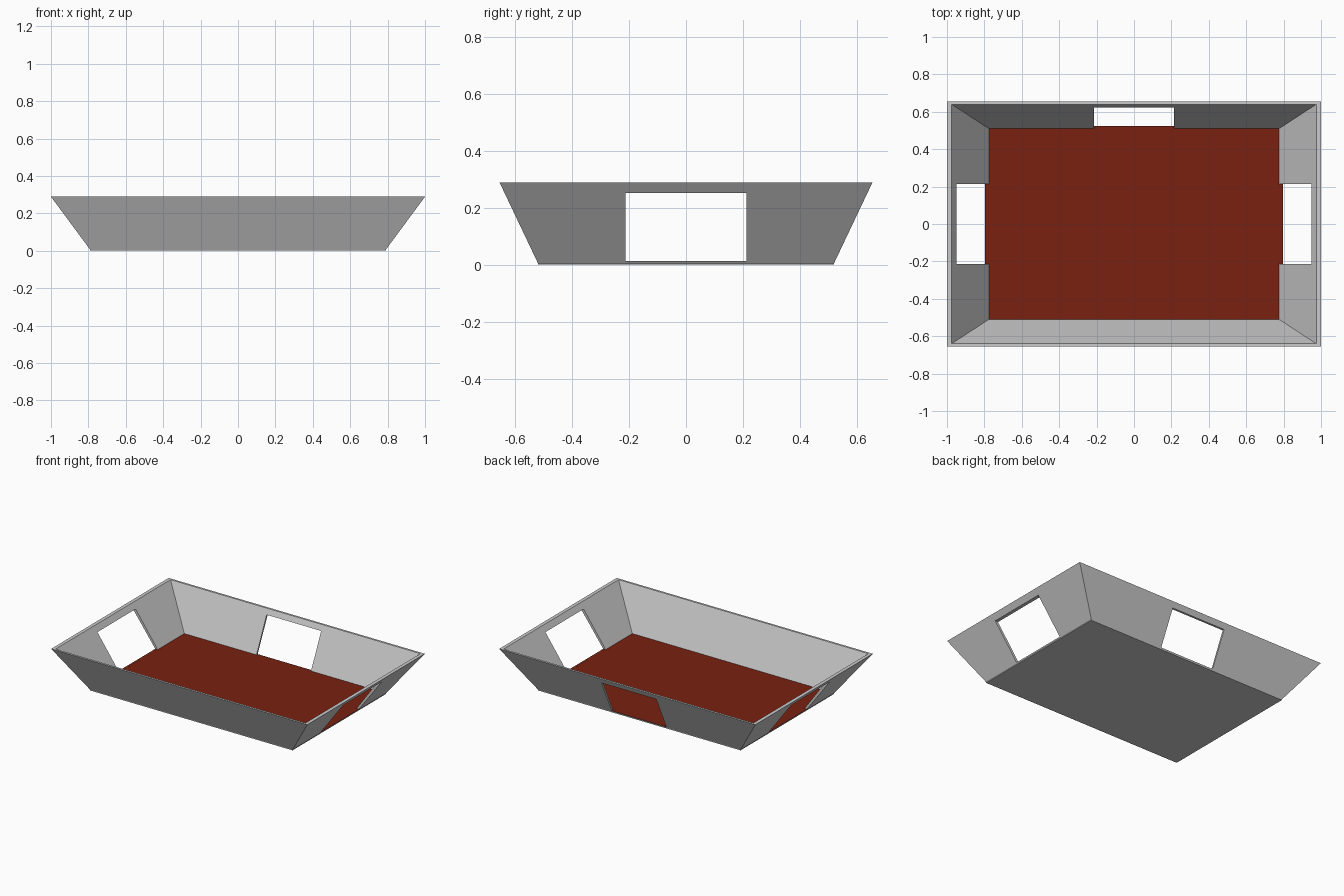
import bpy, bmesh

if "Cube" in bpy.data.objects:
    bpy.data.objects.remove(bpy.data.objects["Cube"])

def material(name, rgb):
    m = bpy.data.materials.new(name)
    m.diffuse_color = (*rgb, 1)
    m.use_nodes = True
    m.node_tree.nodes["Principled BSDF"].inputs["Base Color"].default_value = m.diffuse_color
    return m

grey = material("wall grey", (0.6, 0.6, 0.6))
red = material("floor red", (0.19, 0.015, 0.005))

FLOOR, TOP, HEAD, HALF = 0.012, 0.289, 0.252, 0.213   # floor, rim, door head, door half width

def add_object(name, bm):
    bmesh.ops.recalc_face_normals(bm, faces=bm.faces)
    me = bpy.data.meshes.new(name)
    bm.to_mesh(me)
    bm.free()
    ob = bpy.data.objects.new(name, me)
    bpy.context.collection.objects.link(ob)
    return ob

# Flared tray: rectangular rings running up the outside, over the rim, down to the floor
rings = [(0.79, 0.52, 0), (0.79, 0.52, 0.005), (1.0, 0.655, TOP),
         (0.975, 0.64, TOP), (0.776, 0.51, FLOOR)]
bm = bmesh.new()
loops = [[bm.verts.new((sx * x, sy * y, z)) for sx, sy in ((-1, -1), (1, -1), (1, 1), (-1, 1))]
         for x, y, z in rings]
for a, b in zip(loops, loops[1:]):
    for i in range(4):
        j = (i + 1) % 4
        bm.faces.new((a[i], a[j], b[j], b[i]))
bm.faces.new(loops[0])
bm.faces.new(loops[-1])
tray = add_object("tray_walls_and_floor", bm)

# Doorways: left, right and back walls are open, the front wall is solid
def cutter(name, x0, x1, y0, y1):
    bm = bmesh.new()
    bmesh.ops.create_cube(bm, size=1)
    z0 = FLOOR + 0.0002
    for v in bm.verts:
        v.co = (x1 if v.co.x > 0 else x0, y1 if v.co.y > 0 else y0, HEAD if v.co.z > 0 else z0)
    ob = add_object(name, bm)
    ob.hide_render = True
    mod = tray.modifiers.new(name, 'BOOLEAN')
    mod.operation, mod.solver, mod.object = 'DIFFERENCE', 'EXACT', ob
    return ob

cutters = [cutter("side_door_cutter", -1.2, 1.2, -HALF, HALF),
           cutter("back_door_cutter", -HALF, HALF, 0.3, 0.9)]

# Bake the openings, then remove the cutters
dg = bpy.context.evaluated_depsgraph_get()
mesh = bpy.data.meshes.new_from_object(tray.evaluated_get(dg))
tray.modifiers.clear()
tray.data = mesh
for c in cutters:
    bpy.data.objects.remove(c)

# Floor and door sills are red, everything else grey
mesh.materials.clear()
mesh.materials.append(grey)
mesh.materials.append(red)
for p in mesh.polygons:
    p.use_smooth = False
    p.material_index = int(p.normal.z > 0.9 and p.center.z < 0.05)
